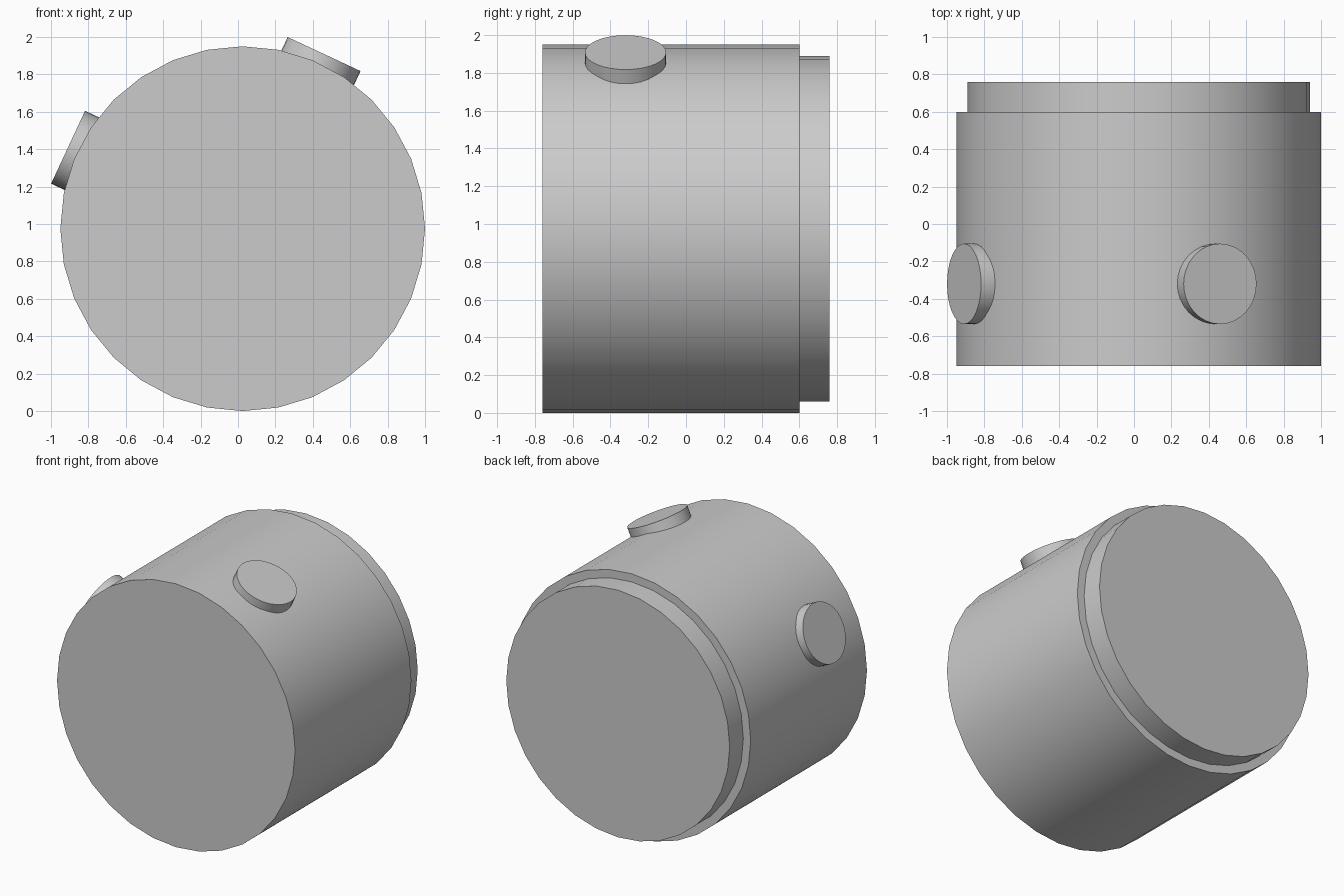
import bpy
from math import radians, sin, cos
from mathutils import Vector

cube = bpy.data.objects.get("Cube")
if cube:
    bpy.data.objects.remove(cube, do_unlink=True)

# Single plain grey
grey = bpy.data.materials.new("plain_grey")
grey.use_nodes = True
colour = (0.6, 0.6, 0.6, 1)
grey.diffuse_color = colour
grey.node_tree.nodes["Principled BSDF"].inputs["Base Color"].default_value = colour

AXIS = Vector((0.025, 0, 0.975))   # centre line of the drum
RADIUS = 0.975


def cylinder(name, radius, start, end):
    """Smooth-sided 32-gon cylinder between two points."""
    span = end - start
    bpy.ops.mesh.primitive_cylinder_add(
        vertices=32, radius=radius, depth=span.length, location=(start + end) / 2,
        rotation=span.to_track_quat('Z', 'Y').to_euler())
    obj = bpy.context.object
    obj.name = name
    obj.data.materials.append(grey)
    bpy.ops.object.shade_smooth_by_angle(angle=radians(30))
    return obj


# Drum body and its stepped rear rim
cylinder("drum_body", RADIUS, AXIS + Vector((0, -0.76, 0)), AXIS + Vector((0, 0.6, 0)))
cylinder("rear_rim", 0.915, AXIS + Vector((0, 0.55, 0)), AXIS + Vector((0, 0.76, 0)))

# Two round buttons standing on the curved wall
for name, angle in (("left_button", 65), ("right_button", 155)):
    out = Vector((cos(radians(angle)), 0, sin(radians(angle))))
    base = AXIS + Vector((0, -0.32, 0))
    cylinder(name, 0.215, base + out * 0.948, base + out * 1.03)
